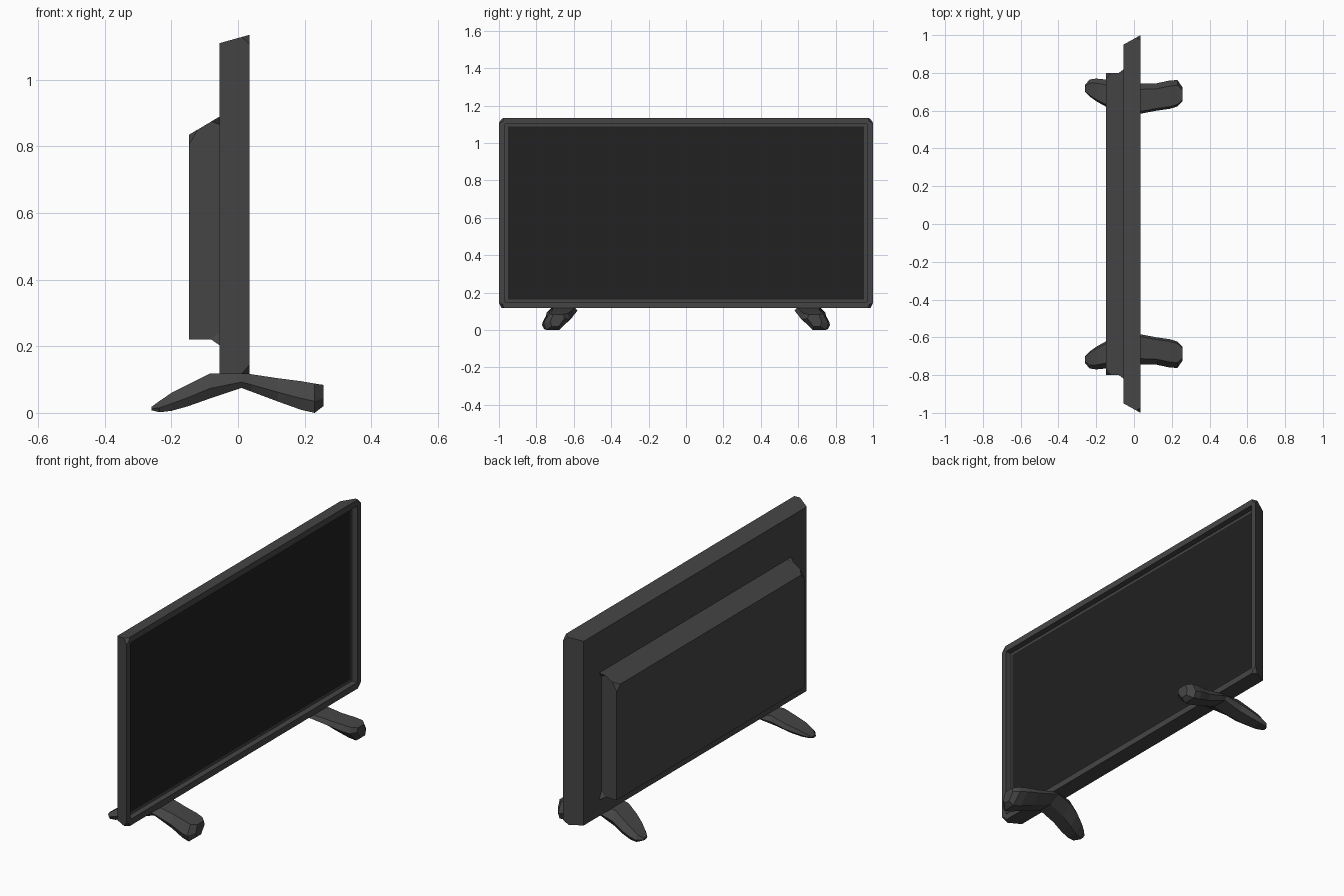
import bpy, bmesh
from mathutils import Vector

if "Cube" in bpy.data.objects:
    bpy.data.objects.remove(bpy.data.objects["Cube"])


def material(name, v):
    m = bpy.data.materials.new(name)
    m.diffuse_color = (v, v, v, 1)
    m.use_nodes = True
    m.node_tree.nodes["Principled BSDF"].inputs["Base Color"].default_value = m.diffuse_color
    return m


BODY = material("dark_plastic", 0.06)
GLASS = material("screen_black", 0.015)


def finish(bm, name, mat):
    bmesh.ops.recalc_face_normals(bm, faces=bm.faces)
    me = bpy.data.meshes.new(name)
    bm.to_mesh(me)
    bm.free()
    me.materials.append(mat)
    ob = bpy.data.objects.new(name, me)
    bpy.context.collection.objects.link(ob)
    return ob


def loft(rings):
    """Closed skin through rings of equal point count, capped at both ends."""
    bm = bmesh.new()
    vs = [[bm.verts.new(p) for p in r] for r in rings]
    n = len(rings[0])
    for a, b in zip(vs, vs[1:]):
        for i in range(n):
            j = (i + 1) % n
            bm.faces.new((a[i], a[j], b[j], b[i]))
    bm.faces.new(vs[0])
    bm.faces.new(vs[-1])
    bmesh.ops.recalc_face_normals(bm, faces=bm.faces)
    return bm


def rect(x, y, z0, z1):
    return [(x, -y, z0), (x, y, z0), (x, y, z1), (x, -y, z1)]


def cut_corners(bm, x, offset, zmin=-1, ymin=0):
    vs = [v for v in bm.verts
          if abs(v.co.x - x) < 1e-4 and v.co.z > zmin and abs(v.co.y) > ymin]
    bmesh.ops.bevel(bm, geom=vs, offset=offset, segments=1, affect='VERTICES')


# Display frame: tapered slab with recessed front and clipped front corners
bm = loft([rect(-0.055, 0.95, 0.117, 1.11), rect(0.035, 1.0, 0.117, 1.135)])
front = max(bm.faces, key=lambda f: f.calc_center_median().x)
bmesh.ops.inset_individual(bm, faces=[front], thickness=0.047, depth=0)
bmesh.ops.inset_individual(bm, faces=[front], thickness=0, depth=-0.032)
cut_corners(bm, 0.035, 0.028, ymin=0.97)
finish(bm, "display_frame", BODY)

# Screen panel seated in the recess
finish(loft([rect(-0.01, 0.953, 0.164, 1.088), rect(0.004, 0.953, 0.164, 1.088)]),
       "screen", GLASS)

# Rear electronics housing with sloped top and clipped upper corners
bm = loft([rect(-0.147, 0.8, 0.22, 0.835), rect(-0.054, 0.8, 0.22, 0.89)])
cut_corners(bm, -0.147, 0.03, zmin=0.5)
finish(bm, "rear_housing", BODY)

# Small gusset fillets where the housing corners meet the frame
bm = bmesh.new()
for sy in (-1, 1):
    for z, sz in ((0.22, -1), (0.89, 1)):
        zs = z if sz < 0 else z - 0.015
        pts = [(-0.054, 0.8, z - sz * 0.025), (-0.054, 0.775, z),
               (-0.08, 0.8, zs), (-0.054, 0.82, z + sz * 0.018 * (sz < 0))]
        vs = [bm.verts.new((x, y * sy, zz)) for x, y, zz in pts]
        for tri in ((0, 1, 2), (0, 2, 3), (1, 3, 2), (0, 3, 1)):
            bm.faces.new([vs[i] for i in tri])
finish(bm, "housing_gussets", BODY)

# Feet: faceted chevrons, each station is x, y inner, y outer, z low, z high
STATIONS = [
    (-0.26, 0.70, 0.735, 0.008, 0.018),
    (-0.235, 0.675, 0.765, 0.002, 0.036),
    (-0.20, 0.65, 0.77, 0.006, 0.06),
    (-0.15, 0.622, 0.765, 0.02, 0.085),
    (-0.085, 0.60, 0.75, 0.043, 0.118),
    (0.01, 0.58, 0.745, 0.075, 0.119),
    (0.04, 0.585, 0.745, 0.064, 0.116),
    (0.12, 0.60, 0.745, 0.034, 0.104),
    (0.19, 0.61, 0.76, 0.009, 0.095),
    (0.23, 0.622, 0.762, 0.0, 0.088),
    (0.256, 0.65, 0.725, 0.02, 0.084),
]


def foot_ring(s, side):
    x, a, b, lo, hi = s
    w, h = b - a, hi - lo
    pts = [(a + 0.08 * w, hi), (b - 0.2 * w, hi), (b, lo + 0.4 * h),
           (b - 0.1 * w, lo), (a + 0.4 * w, lo), (a, lo + 0.65 * h)]
    return [(x, side * y, z) for y, z in pts]


for side, name in ((1, "foot_far"), (-1, "foot_near")):
    finish(loft([foot_ring(s, side) for s in STATIONS]), name, BODY)
